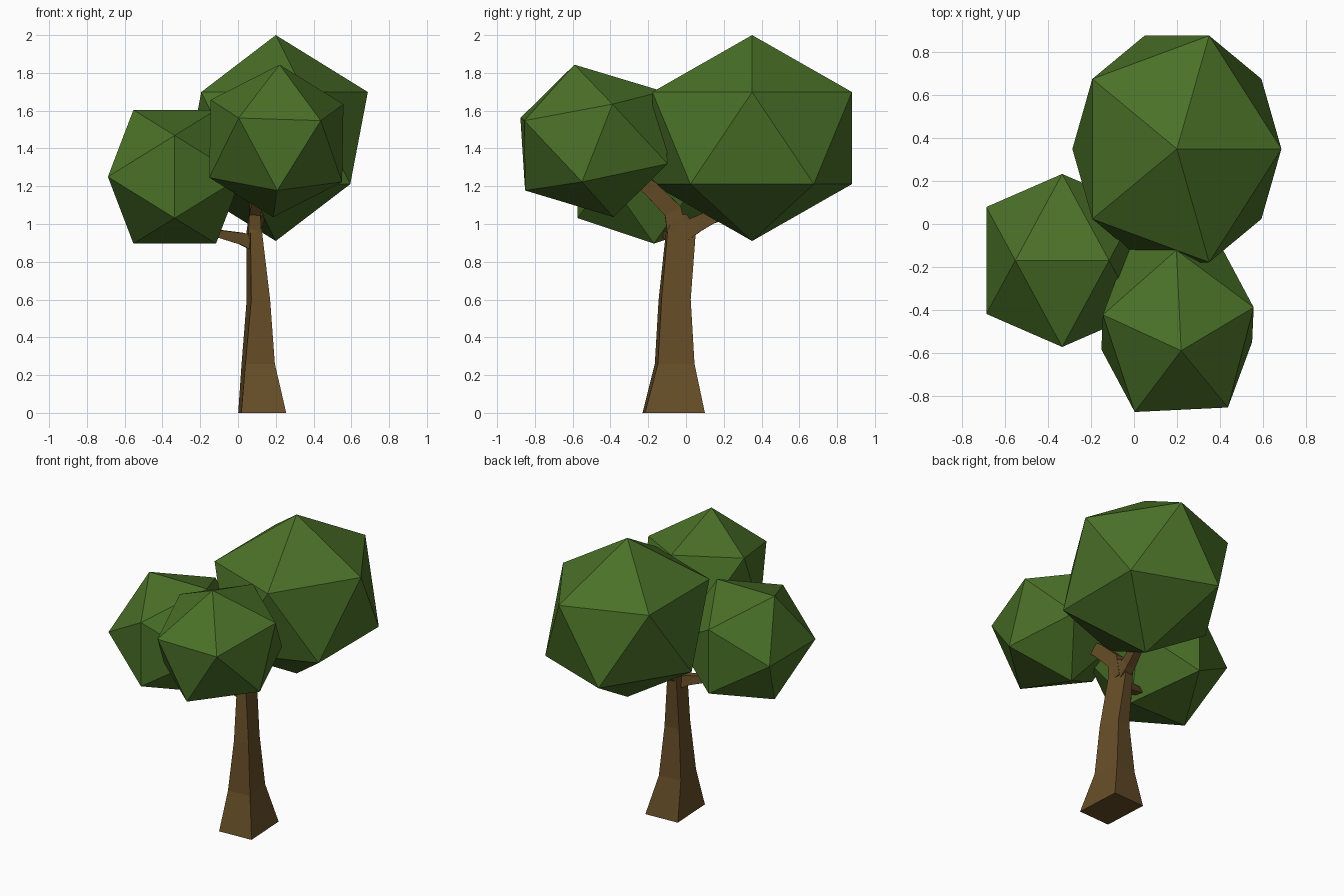
import bpy, bmesh, math
from mathutils import Vector, Matrix

if "Cube" in bpy.data.objects:
    bpy.data.objects.remove(bpy.data.objects["Cube"])


def material(name, rgb):
    m = bpy.data.materials.new(name)
    m.diffuse_color = (*rgb, 1)
    m.use_nodes = True
    m.node_tree.nodes["Principled BSDF"].inputs["Base Color"].default_value = m.diffuse_color
    return m


LEAF = material("leaf green", (0.069, 0.165, 0.021))
BARK = material("bark brown", (0.133, 0.075, 0.021))


def finish(bm, name, mat):
    bmesh.ops.recalc_face_normals(bm, faces=bm.faces)
    me = bpy.data.meshes.new(name)
    bm.to_mesh(me)
    bm.free()
    me.materials.append(mat)
    ob = bpy.data.objects.new(name, me)
    bpy.context.collection.objects.link(ob)
    return ob


def leaf_ball(name, centre, radius, rx=0, ry=0, rz=0, stretch=1.14):
    """Twenty-sided leaf clump, turned and then stretched along y."""
    rot = (Matrix.Rotation(math.radians(ry), 4, 'Y')
           @ Matrix.Rotation(math.radians(rx), 4, 'X')
           @ Matrix.Rotation(math.radians(rz), 4, 'Z'))
    bm = bmesh.new()
    bmesh.ops.create_icosphere(
        bm, subdivisions=1, radius=radius,
        matrix=Matrix.Translation(centre) @ Matrix.Diagonal((1, stretch, 1, 1)) @ rot)
    return finish(bm, name, LEAF)


def skin(name, rings):
    """Bridge four-cornered rings and cap both ends."""
    bm = bmesh.new()
    loops = [[bm.verts.new(p) for p in r] for r in rings]
    for a, b in zip(loops, loops[1:]):
        for i in range(4):
            j = (i + 1) % 4
            bm.faces.new((a[i], a[j], b[j], b[i]))
    bm.faces.new(loops[0][::-1])
    bm.faces.new(loops[-1])
    return finish(bm, name, BARK)


def trunk_ring(cx, cy, z, hx, hy, deg):
    """Rectangle turned by deg whose outer extents are hx and hy."""
    c, s = math.cos(math.radians(deg)), math.sin(math.radians(deg))
    a = (hx * c - hy * s) / (c * c - s * s)
    b = (hy * c - hx * s) / (c * c - s * s)
    return [(cx + u * a * c - v * b * s, cy + u * a * s + v * b * c, z)
            for u, v in ((-1, -1), (1, -1), (1, 1), (-1, 1))]


def branch(name, path, sizes, side):
    """Square tapered limb along a path; side is its sideways axis."""
    pts = [Vector(p) for p in path]
    rings = []
    for i, (p, (w, h)) in enumerate(zip(pts, sizes)):
        d = (pts[min(i + 1, len(pts) - 1)] - pts[max(i - 1, 0)]).normalized()
        up = d.cross(Vector(side)).normalized()
        across = up.cross(d)
        rings.append([p + across * u * w + up * v * h
                      for u, v in ((-1, -1), (1, -1), (1, 1), (-1, 1))])
    return skin(name, rings)


# Leaf clumps
leaf_ball("back_leaves", (0.20, 0.35, 1.455), 0.545)
leaf_ball("left_leaves", (-0.335, -0.17, 1.25), 0.416, ry=-31.72)
leaf_ball("front_leaves", (0.203, -0.487, 1.44), 0.414, rx=12.7, ry=2.4, rz=20.5)

# Trunk, flared at the foot
skin("trunk", [trunk_ring(*r) for r in (
    (0.128, -0.065, 0.0, 0.127, 0.165, 3),
    (0.107, -0.060, 0.26, 0.088, 0.105, 6),
    (0.108, -0.060, 0.60, 0.062, 0.085, 9),
    (0.086, -0.027, 0.96, 0.041, 0.079, 8),
    (0.088, -0.030, 1.05, 0.030, 0.036, 0))])

# Limbs reaching into each clump
branch("front_branch",
       [(0.088, -0.045, 0.93), (0.09, -0.07, 1.07), (0.11, -0.19, 1.19), (0.14, -0.32, 1.28)],
       [(0.035, 0.05), (0.03, 0.048), (0.028, 0.042), (0.022, 0.03)], (1, 0, 0))
branch("back_branch",
       [(0.088, -0.01, 0.96), (0.092, 0.06, 1.0), (0.13, 0.22, 1.08)],
       [(0.032, 0.05), (0.03, 0.042), (0.022, 0.03)], (1, 0, 0))
branch("left_branch",
       [(0.08, -0.05, 0.90), (0.02, -0.065, 0.922), (-0.11, -0.10, 0.95), (-0.20, -0.13, 1.0)],
       [(0.03, 0.04), (0.028, 0.032), (0.022, 0.02), (0.018, 0.018)], (0, 1, 0))
